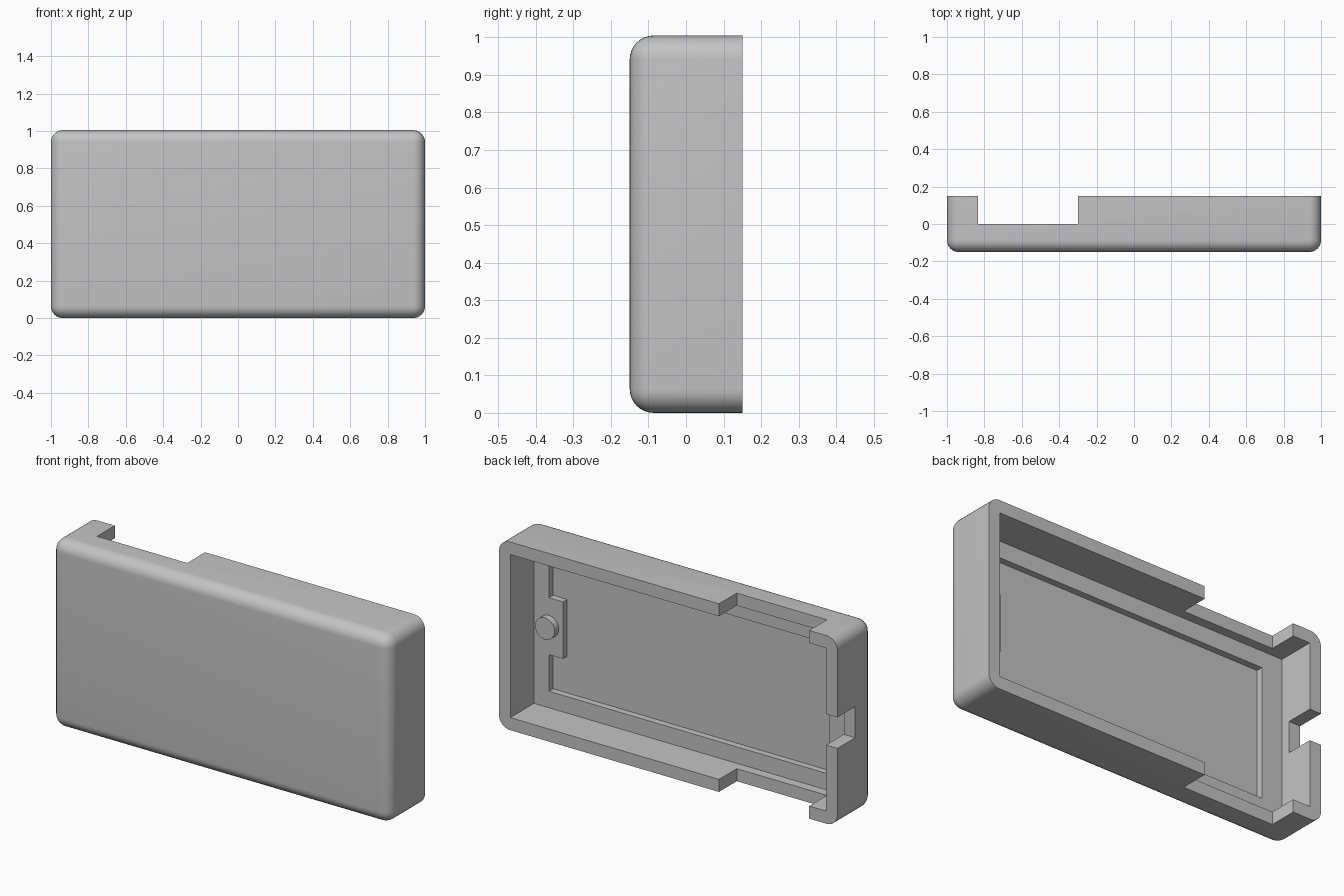
import bpy
import bmesh
from math import radians
from mathutils import Matrix

if "Cube" in bpy.data.objects:
    bpy.data.objects.remove(bpy.data.objects["Cube"], do_unlink=True)

# Main dimensions
HEIGHT = 1.005
MID = HEIGHT / 2
BACK, FRONT = 0.15, -0.15
WALL = 0.067
LEDGE_Y, FLOOR_Y = -0.05, -0.085
LEDGE = 0.088
POCKET_LEFT = 1 - WALL - LEDGE

plastic = bpy.data.materials.new("grey plastic")
plastic.use_nodes = True
colour = (0.55, 0.55, 0.55, 1)
plastic.diffuse_color = colour
for node in plastic.node_tree.nodes:
    if node.type == 'BSDF_PRINCIPLED':
        node.inputs["Base Color"].default_value = colour


def to_object(bm, name):
    bmesh.ops.recalc_face_normals(bm, faces=bm.faces)
    mesh = bpy.data.meshes.new(name)
    bm.to_mesh(mesh)
    bm.free()
    mesh.materials.append(plastic)
    obj = bpy.data.objects.new(name, mesh)
    bpy.context.collection.objects.link(obj)
    return obj


def box_mesh(x, y, z):
    """Box from three (low, high) ranges."""
    bm = bmesh.new()
    bmesh.ops.create_cube(bm, size=1)
    for v in bm.verts:
        v.co = [r[1] if c > 0 else r[0] for c, r in zip(v.co, (x, y, z))]
    return bm


def activate(obj):
    bpy.ops.object.select_all(action='DESELECT')
    obj.select_set(True)
    bpy.context.view_layer.objects.active = obj


def cut(target, x, y, z):
    cutter = to_object(box_mesh(x, y, z), "cutter")
    cutter.hide_render = True
    mod = target.modifiers.new("cut", 'BOOLEAN')
    mod.operation = 'DIFFERENCE'
    mod.solver = 'EXACT'
    mod.object = cutter
    activate(target)
    bpy.ops.object.modifier_apply(modifier=mod.name)
    bpy.data.objects.remove(cutter, do_unlink=True)


# Rounded shell: every edge except those of the open back
bm = box_mesh((-1, 1), (FRONT, BACK), (0, HEIGHT))
edges = [e for e in bm.edges if any(v.co.y < 0 for v in e.verts)]
bmesh.ops.bevel(bm, geom=edges, offset=0.064, segments=8, profile=0.5,
                affect='EDGES', clamp_overlap=True)
shell = to_object(bm, "case_shell")

# Cavity, then the recessed floor that leaves a ledge around it
cut(shell, (WALL - 1, 1 - WALL), (LEDGE_Y, 0.3), (WALL, HEIGHT - WALL))
rim = WALL + LEDGE
cut(shell, (-0.813, POCKET_LEFT), (FLOOR_Y, 0.2), (rim, HEIGHT - rim))

# Long notch through top and bottom walls, small slot in the right wall
cut(shell, (-0.833, -0.3), (0, 0.3), (-0.2, 1.2))
cut(shell, (-1.2, -0.9), (0, 0.3), (MID - 0.083, MID + 0.083))

# Tab extending the ledge, with a round peg on it
tab = to_object(box_mesh((POCKET_LEFT - 0.083, POCKET_LEFT),
                         (FLOOR_Y - 0.01, LEDGE_Y),
                         (MID - 0.152, MID + 0.152)), "ledge_tab")

bm = bmesh.new()
bmesh.ops.create_cone(bm, cap_ends=True, segments=48, radius1=0.058,
                      radius2=0.058, depth=0.05,
                      matrix=Matrix.Translation((POCKET_LEFT, LEDGE_Y + 0.01, MID))
                      @ Matrix.Rotation(radians(90), 4, 'X'))
peg = to_object(bm, "round_peg")

for part in (shell, peg):
    activate(part)
    bpy.ops.object.shade_smooth_by_angle(angle=radians(30))
